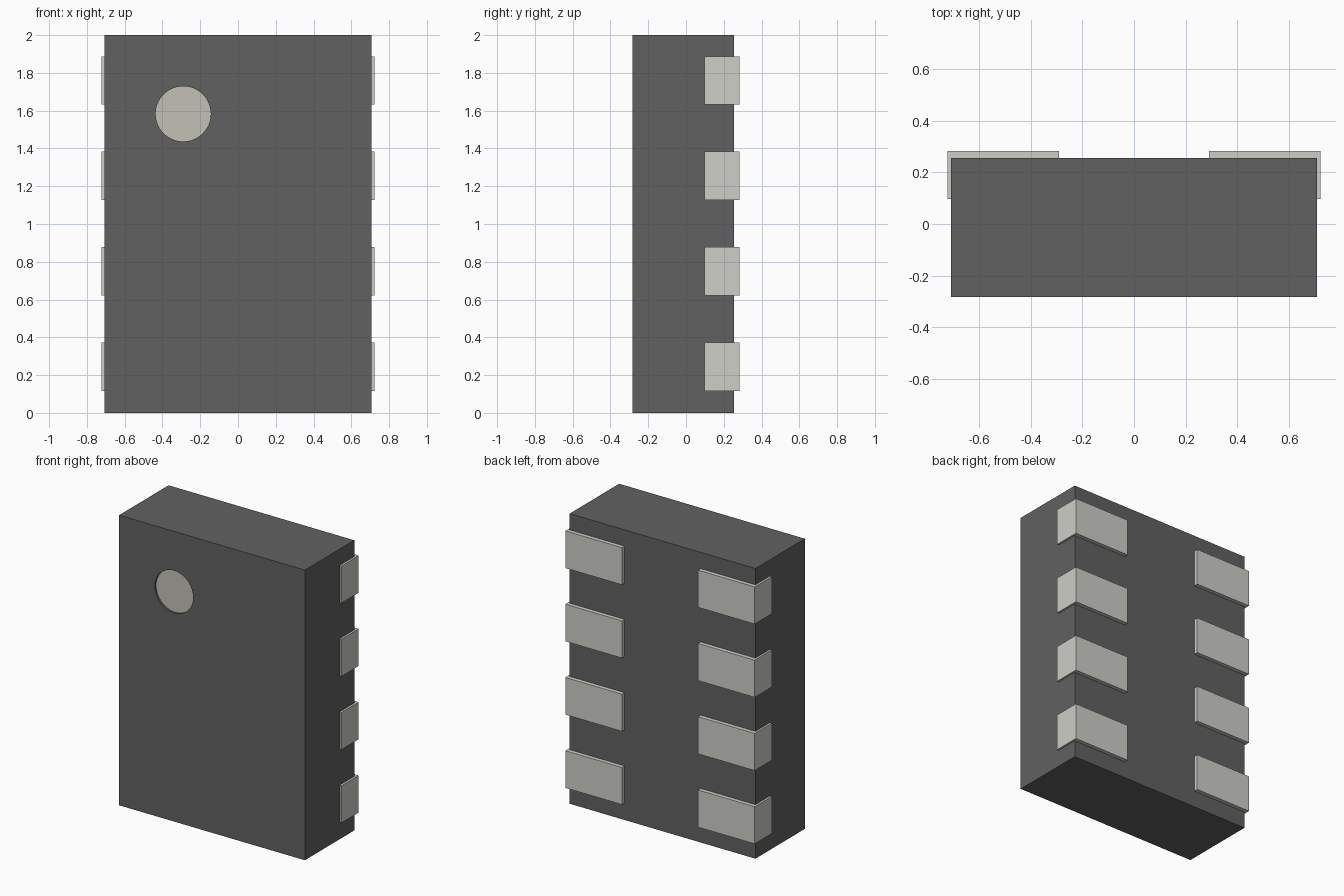
import bpy
import math

if "Cube" in bpy.data.objects:
    bpy.data.objects.remove(bpy.data.objects["Cube"])

FRONT, BACK = -0.283, 0.255
DOT_X, DOT_Z, DOT_R, DOT_DEPTH = -0.29, 1.583, 0.146, 0.015


def material(name, rgb):
    mat = bpy.data.materials.new(name)
    mat.diffuse_color = (*rgb, 1)
    mat.use_nodes = True
    mat.node_tree.nodes["Principled BSDF"].inputs["Base Color"].default_value = mat.diffuse_color
    return mat


def box(name, lo, hi, mat):
    centre = [(a + b) / 2 for a, b in zip(lo, hi)]
    bpy.ops.mesh.primitive_cube_add(size=1, location=centre)
    ob = bpy.context.object
    ob.name = name
    ob.scale = [b - a for a, b in zip(lo, hi)]
    bpy.ops.object.transform_apply(location=False, rotation=False, scale=True)
    ob.data.materials.append(mat)
    return ob


def disc(name, y0, y1, mat):
    bpy.ops.mesh.primitive_cylinder_add(
        vertices=64, radius=DOT_R, depth=y1 - y0,
        location=(DOT_X, (y0 + y1) / 2, DOT_Z), rotation=(math.pi / 2, 0, 0))
    ob = bpy.context.object
    ob.name = name
    ob.data.materials.append(mat)
    bpy.ops.object.shade_smooth_by_angle(angle=math.radians(30))
    return ob


dark = material("dark_plastic", (0.12, 0.12, 0.12))
metal = material("pad_metal", (0.62, 0.62, 0.58))
ink = material("marker_tone", (0.55, 0.53, 0.47))

# Package body with a shallow round recess on the front
body = box("body", (-0.708, FRONT, 0), (0.708, BACK, 2), dark)
cutter = disc("recess_cutter", FRONT - 0.1, FRONT + DOT_DEPTH, dark)
cut = body.modifiers.new("recess", 'BOOLEAN')
cut.operation = 'DIFFERENCE'
cut.solver = 'EXACT'
cut.object = cutter
bpy.context.view_layer.objects.active = body
bpy.ops.object.modifier_apply(modifier=cut.name)
bpy.data.objects.remove(cutter)

# Round marker filling the floor of the recess
bpy.ops.mesh.primitive_circle_add(
    vertices=64, radius=DOT_R, fill_type='NGON',
    location=(DOT_X, FRONT + DOT_DEPTH - 0.001, DOT_Z), rotation=(math.pi / 2, 0, 0))
marker = bpy.context.object
marker.name = "orientation_marker"
marker.data.materials.append(ink)

# Contact pads wrapping the two back edges, four per side
for side, label in ((1, "right"), (-1, "left")):
    for i in range(4):
        z = 1.002 + (i - 1.5) * 0.505
        xs = sorted((side * 0.29, side * 0.722))
        box(f"pad_{label}_{i + 1}", (xs[0], 0.097, z - 0.128),
            (xs[1], 0.283, z + 0.128), metal)
